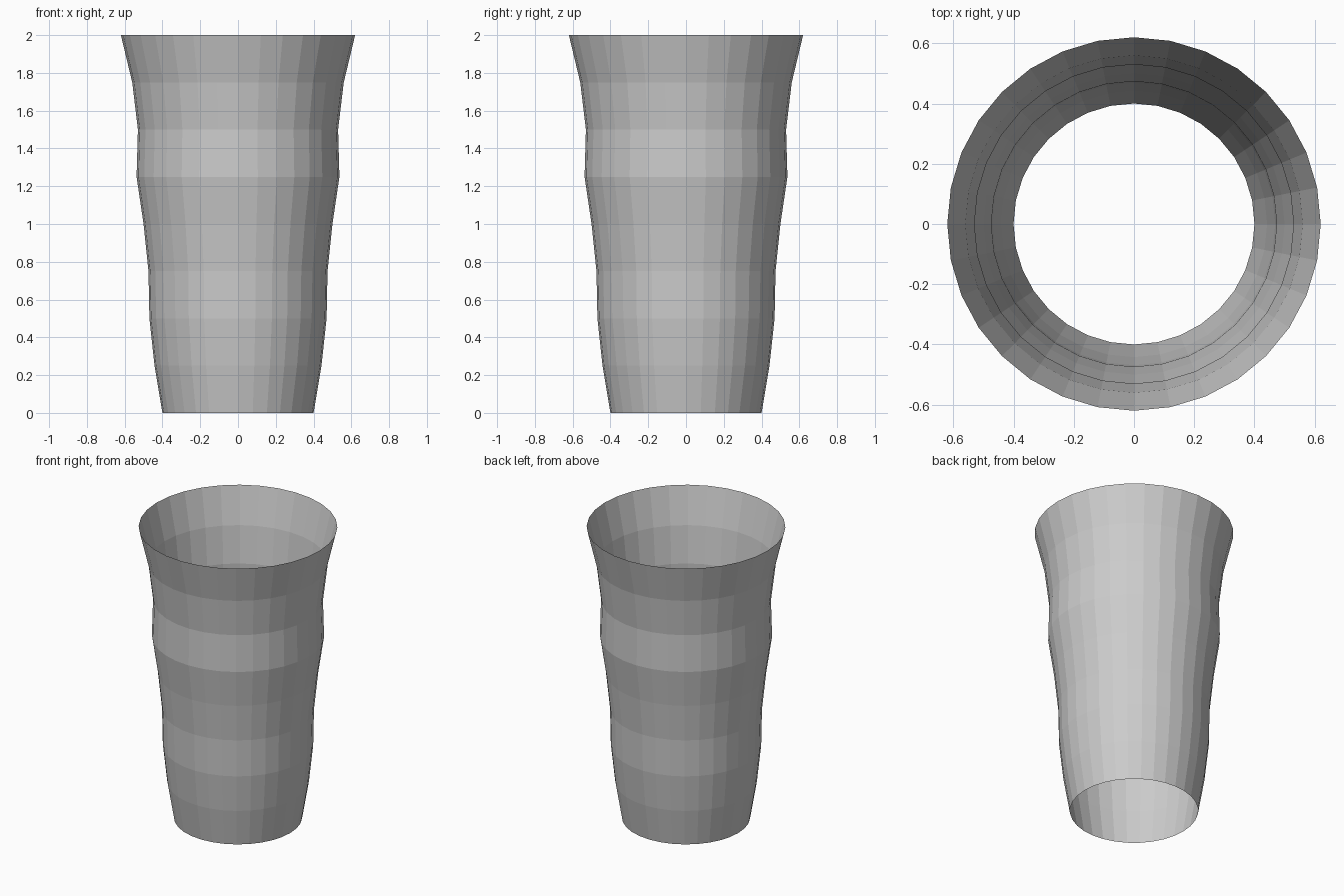
import bpy, bmesh
from math import cos, sin, tau

if "Cube" in bpy.data.objects:
    bpy.data.objects.remove(bpy.data.objects["Cube"])

SIDES = 32
STEP = 0.25
# Radius of each ring, bottom to top
RADII = [0.40, 0.442, 0.469, 0.474, 0.50, 0.537, 0.53, 0.56, 0.62]

# Open-ended vase wall, a single-surface lathe
bm = bmesh.new()
rings = [[bm.verts.new((r * cos(tau * i / SIDES), r * sin(tau * i / SIDES), k * STEP))
          for i in range(SIDES)] for k, r in enumerate(RADII)]
for low, high in zip(rings, rings[1:]):
    for i in range(SIDES):
        j = (i + 1) % SIDES
        bm.faces.new((low[i], low[j], high[j], high[i]))

mesh = bpy.data.meshes.new("vase_wall")
bm.to_mesh(mesh)
bm.free()
bpy.context.collection.objects.link(bpy.data.objects.new("vase_wall", mesh))
